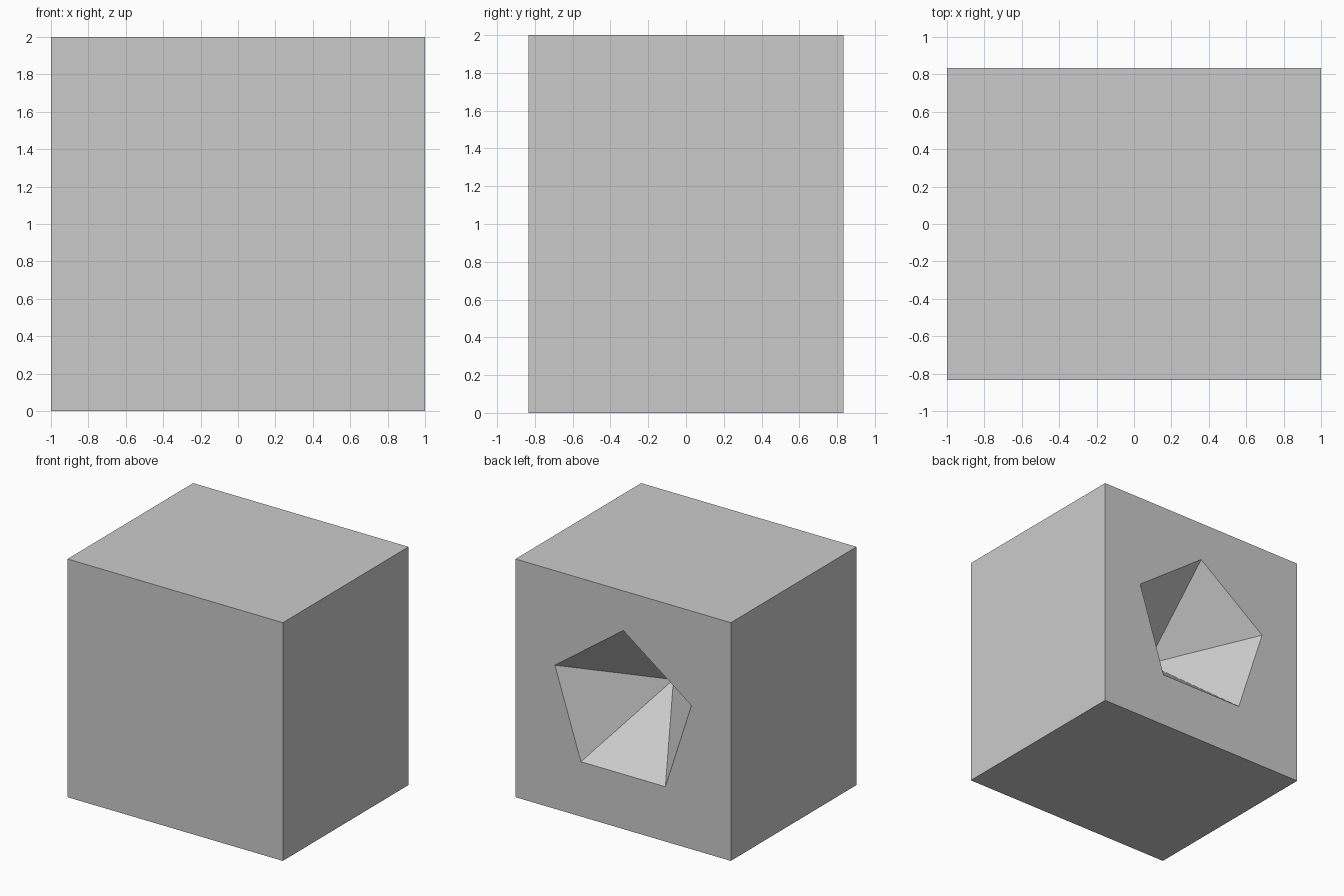
import bpy
from math import radians

if "Cube" in bpy.data.objects:
    bpy.data.objects.remove(bpy.data.objects["Cube"])

DEPTH = 1.667          # block size along y
R, D = 0.667, 0.667    # pocket radius and depth
K = 1.2                # extends the cutter past the back face

# Solid block
bpy.ops.mesh.primitive_cube_add(size=1, location=(0, 0, 1))
block = bpy.context.object
block.name = "block"
block.scale = (2, DEPTH, 2)
bpy.ops.object.transform_apply(location=False, rotation=False, scale=True)

# Five-sided pyramid, point up at the top, tip pointing into the block
tip_y = DEPTH / 2 - D
bpy.ops.mesh.primitive_cone_add(vertices=5, radius1=R * K, radius2=0, depth=D * K,
                                location=(0, tip_y + D * K / 2, 1),
                                rotation=(radians(90), 0, 0))
cutter = bpy.context.object
cutter.name = "pocket_cutter"
cutter.hide_render = True

# Pyramid pocket cut into the back
cut = block.modifiers.new("pocket", 'BOOLEAN')
cut.operation = 'DIFFERENCE'
cut.solver = 'EXACT'
cut.object = cutter
bpy.context.view_layer.objects.active = block
bpy.ops.object.modifier_apply(modifier=cut.name)
bpy.data.objects.remove(cutter)
